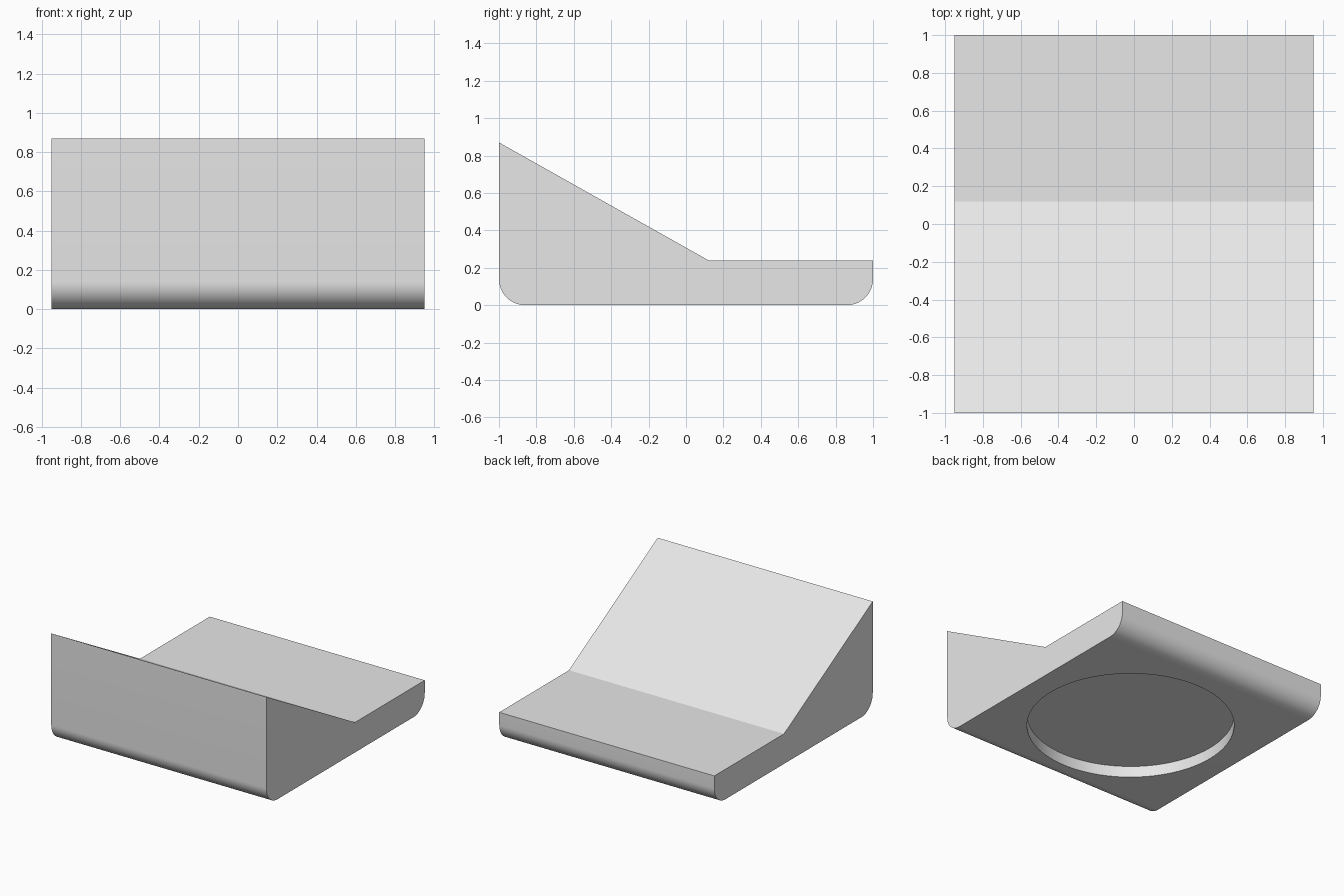
import bpy, bmesh
from math import cos, sin, pi, radians

cube = bpy.data.objects.get("Cube")
if cube:
    bpy.data.objects.remove(cube, do_unlink=True)

HALF_WIDTH, HALF_LENGTH = 0.95, 1.0
FILLET = 0.14

grey = bpy.data.materials.new("light grey")
grey.use_nodes = True
grey.diffuse_color = (0.8, 0.8, 0.8, 1)
grey.node_tree.nodes["Principled BSDF"].inputs["Base Color"].default_value = (0.8, 0.8, 0.8, 1)


def corner(cy, start, steps=16):
    """Quarter-round bottom edge, as (y, z) points."""
    angles = [start + pi / 2 * i / steps for i in range(steps + 1)]
    return [(cy + FILLET * cos(a), FILLET + FILLET * sin(a)) for a in angles]


def finish(bm, name):
    bmesh.ops.recalc_face_normals(bm, faces=bm.faces)
    mesh = bpy.data.meshes.new(name)
    bm.to_mesh(mesh)
    bm.free()
    mesh.materials.append(grey)
    obj = bpy.data.objects.new(name, mesh)
    bpy.context.collection.objects.link(obj)
    return obj


# Wedge body: side profile extruded across the width
inset = HALF_LENGTH - FILLET
profile = corner(-inset, pi) + corner(inset, 1.5 * pi)
profile += [(HALF_LENGTH, 0.24), (0.12, 0.24), (-HALF_LENGTH, 0.87)]
bm = bmesh.new()
side = bm.faces.new([bm.verts.new((-HALF_WIDTH, y, z)) for y, z in profile])
extruded = bmesh.ops.extrude_face_region(bm, geom=[side], use_keep_orig=True)
moved = [v for v in extruded["geom"] if isinstance(v, bmesh.types.BMVert)]
bmesh.ops.translate(bm, verts=moved, vec=(2 * HALF_WIDTH, 0, 0))
body = finish(bm, "wedge_body")

# Round recess in the underside
bm = bmesh.new()
bmesh.ops.create_cone(bm, cap_ends=True, segments=96, radius1=0.76, radius2=0.76, depth=0.18)
recess = finish(bm, "recess_cutter")
recess.location = (0, -0.04, 0)
recess.hide_render = True
recess.hide_viewport = True

cut = body.modifiers.new("recess", "BOOLEAN")
cut.operation = "DIFFERENCE"
cut.solver = "EXACT"
cut.object = recess

# Apply the cut, then smooth the rounded surfaces
bpy.context.view_layer.update()
evaluated = body.evaluated_get(bpy.context.evaluated_depsgraph_get())
result = bpy.data.meshes.new_from_object(evaluated)
body.modifiers.clear()
body.data = result
bpy.data.objects.remove(recess, do_unlink=True)

bpy.ops.object.select_all(action="DESELECT")
body.select_set(True)
bpy.context.view_layer.objects.active = body
bpy.ops.object.shade_smooth_by_angle(angle=radians(25))
